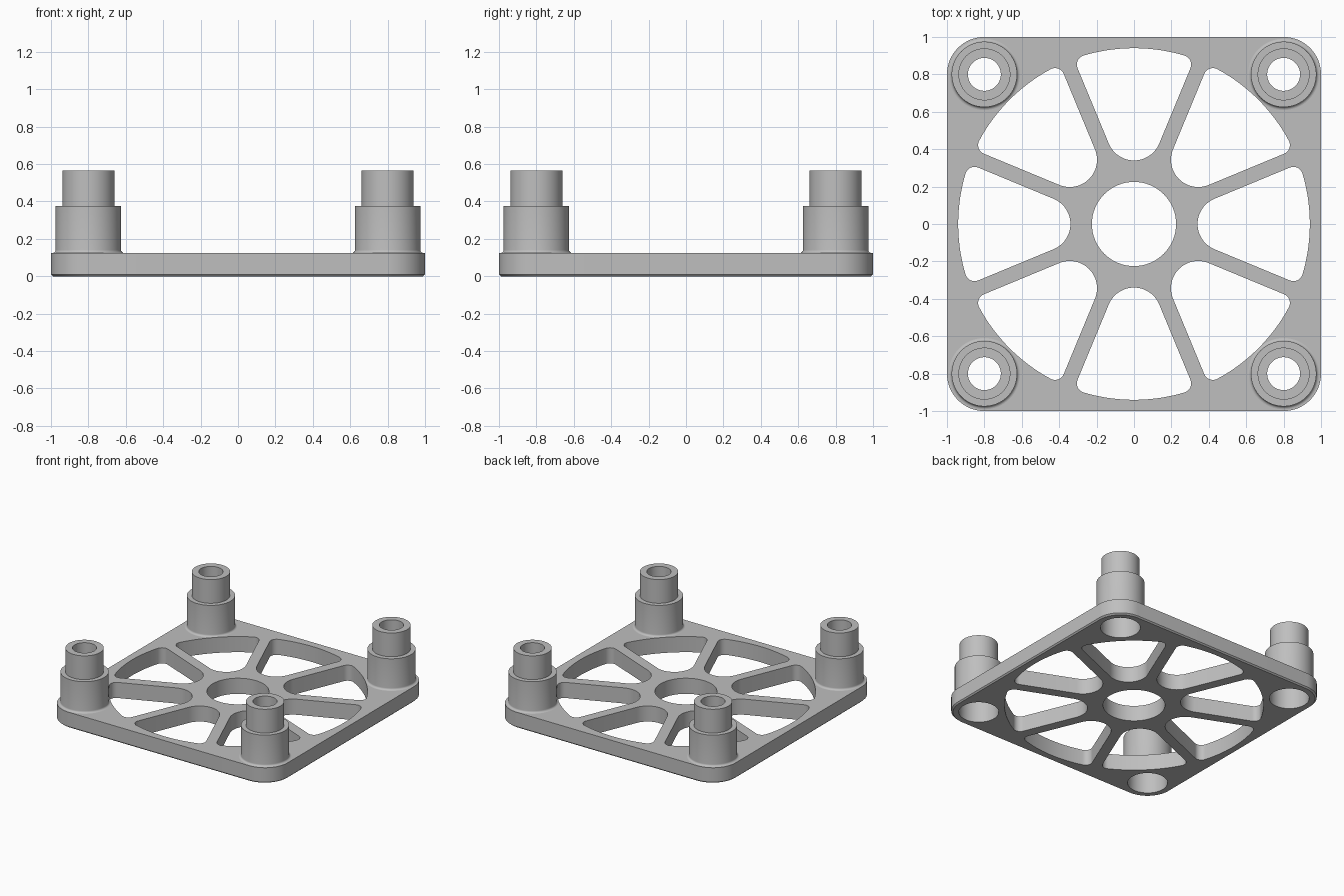
import bpy
import bmesh
from math import sin, cos, asin, radians, pi, hypot

cube = bpy.data.objects.get("Cube")
if cube:
    bpy.data.objects.remove(cube)

THICK = 0.125
POST = 0.8
SOCKET = 0.145

grey = bpy.data.materials.new("light grey")
grey.use_nodes = True
colour = (0.52, 0.52, 0.52, 1)
grey.diffuse_color = colour
grey.node_tree.nodes["Principled BSDF"].inputs["Base Color"].default_value = colour


def arc(cx, cy, r, a0, a1, n):
    return [(cx + r * cos(a0 + (a1 - a0) * i / n), cy + r * sin(a0 + (a1 - a0) * i / n))
            for i in range(n + 1)]


def circle(cx, cy, r, n=64):
    return arc(cx, cy, r, 0, 2 * pi, n)[:-1]


def turned(points, a):
    return [(x * cos(a) - y * sin(a), x * sin(a) + y * cos(a)) for x, y in points]


def finish(obj):
    obj.data.materials.clear()
    obj.data.materials.append(grey)
    bpy.ops.object.select_all(action="DESELECT")
    obj.select_set(True)
    bpy.context.view_layer.objects.active = obj
    bpy.ops.object.shade_smooth_by_angle(angle=radians(30))


# Window between two spokes, pointing along +x
half, spoke, rim, inner, f = radians(22.5), 0.04, 0.94, 0.34, 0.05
d = (inner - spoke) / (1 - sin(half))
rho = d - inner
a = half - asin((spoke + f) / (rim - f))
cx, cy = (rim - f) * cos(a), (rim - f) * sin(a)
window = arc(cx, -cy, f, -half - pi / 2, -a, 8)
window += arc(0, 0, rim, -a, a, 20)[1:-1]
window += arc(cx, cy, f, a, half + pi / 2, 8)
window += arc(d, 0, rho, half + pi / 2, 3 * pi / 2 - half, 24)

# Outline with rounded corners, hub hole, spoke windows and post sockets
corners = [(1, 1), (-1, 1), (-1, -1), (1, -1)]
outline = []
for i, (sx, sy) in enumerate(corners):
    outline += arc(sx * POST, sy * POST, 1 - POST, i * pi / 2, (i + 1) * pi / 2, 16)
loops = [outline, circle(0, 0, 0.225)]
loops += [turned(window, k * pi / 4) for k in range(8)]
loops += [circle(sx * POST, sy * POST, SOCKET) for sx, sy in corners]

curve = bpy.data.curves.new("plate_outline", "CURVE")
curve.dimensions = "2D"
curve.fill_mode = "BOTH"
curve.extrude = THICK / 2
for loop in loops:
    spline = curve.splines.new("POLY")
    spline.points.add(len(loop) - 1)
    for point, (x, y) in zip(spline.points, loop):
        point.co = (x, y, 0, 1)
    spline.use_cyclic_u = True
helper = bpy.data.objects.new("plate_helper", curve)
bpy.context.collection.objects.link(helper)
bpy.context.view_layer.update()
mesh = bpy.data.meshes.new_from_object(helper.evaluated_get(bpy.context.evaluated_depsgraph_get()))
bpy.data.objects.remove(helper)

# Plate with a small chamfer round its lower outer edge
bm = bmesh.new()
bm.from_mesh(mesh)
bmesh.ops.translate(bm, verts=bm.verts, vec=(0, 0, THICK / 2))
bmesh.ops.remove_doubles(bm, verts=bm.verts, dist=0.0001)
bmesh.ops.bisect_plane(bm, geom=bm.verts[:] + bm.edges[:] + bm.faces[:],
                       plane_co=(0, 0, 0.01), plane_no=(0, 0, 1))
for v in bm.verts:
    x, y = abs(v.co.x), abs(v.co.y)
    outer = max(x, y) > 0.99 or (min(x, y) > POST and hypot(x - POST, y - POST) > 0.19)
    if outer and v.co.z < 0.001:
        v.co.x *= 0.99
        v.co.y *= 0.99
bmesh.ops.recalc_face_normals(bm, faces=bm.faces)
bm.to_mesh(mesh)
bm.free()
plate = bpy.data.objects.new("spoked_plate", mesh)
bpy.context.collection.objects.link(plate)
finish(plate)

# Stepped hollow post, turned from a profile; the socket below takes another peg
fillet = 0.016
profile = [(SOCKET, THICK), (SOCKET, 0.2), (0.088, 0.2), (0.088, 0.565),
           (0.139, 0.565), (0.139, 0.375), (0.175, 0.375)]
profile += arc(0.175 + fillet, THICK + fillet, fillet, pi, 3 * pi / 2, 5)
bm = bmesh.new()
verts = [bm.verts.new((r, 0, z)) for r, z in profile]
edges = [bm.edges.new(pair) for pair in zip(verts, verts[1:])]
bmesh.ops.spin(bm, geom=verts + edges, cent=(0, 0, 0), axis=(0, 0, 1),
               angle=2 * pi, steps=64, use_merge=True)
bmesh.ops.remove_doubles(bm, verts=bm.verts, dist=0.0001)
bmesh.ops.recalc_face_normals(bm, faces=bm.faces)
top = max(bm.faces, key=lambda face: face.calc_center_median().z)
if top.normal.z < 0:
    bmesh.ops.reverse_faces(bm, faces=bm.faces)
post_mesh = bpy.data.meshes.new("post")
bm.to_mesh(post_mesh)
bm.free()

names = ["back_left", "back_right", "front_right", "front_left"]
for name, (sx, sy) in zip(names, corners):
    post = bpy.data.objects.new(name + "_post", post_mesh)
    post.location = (sx * POST, sy * POST, 0)
    bpy.context.collection.objects.link(post)
    finish(post)
